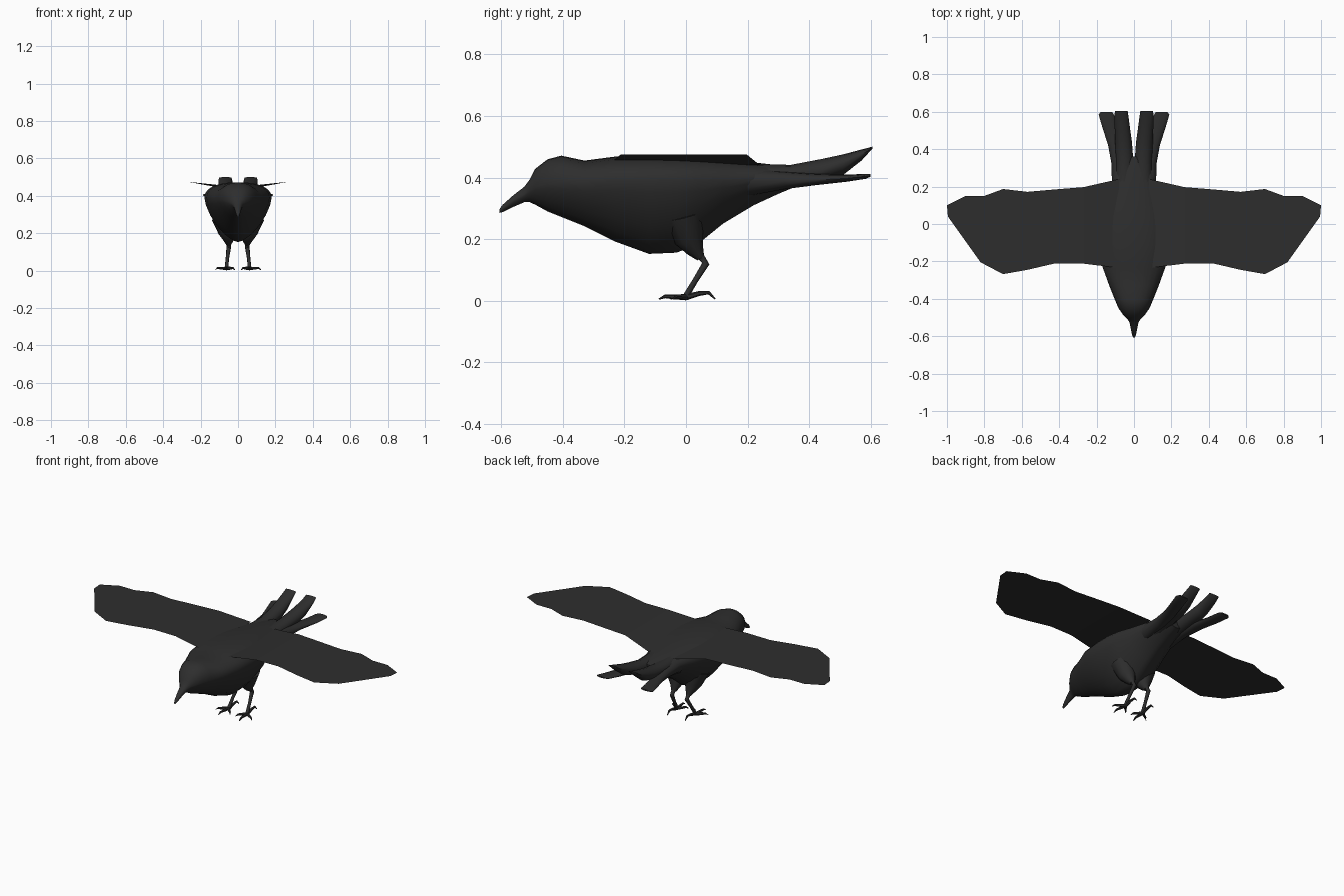
import bpy, bmesh, math
from mathutils import Vector

black = bpy.data.materials.new("feather black")
black.diffuse_color = (0.027, 0.027, 0.027, 1)


def make(name, bm, smooth=True):
    me = bpy.data.meshes.new(name)
    bm.to_mesh(me)
    bm.free()
    me.materials.append(black)
    ob = bpy.data.objects.new(name, me)
    bpy.context.collection.objects.link(ob)
    if smooth:
        bpy.context.view_layer.objects.active = ob
        ob.select_set(True)
        bpy.ops.object.shade_smooth_by_angle(angle=math.radians(50))
        ob.select_set(False)
    return ob


def loft(name, rings):
    """Skin a list of closed rings and cap both ends."""
    bm = bmesh.new()
    vs = [[bm.verts.new(p) for p in r] for r in rings]
    n = len(rings[0])
    for a, b in zip(vs, vs[1:]):
        for i in range(n):
            j = (i + 1) % n
            bm.faces.new((a[i], a[j], b[j], b[i]))
    bm.faces.new(vs[0][::-1])
    bm.faces.new(vs[-1])
    bmesh.ops.recalc_face_normals(bm, faces=bm.faces)
    return make(name, bm)


def section(y, top, bot, hw, mid, n=24, x0=0.0, up=2.3, low=1.5):
    """Egg section: full above its widest height, tapered below."""
    ring = []
    for i in range(n):
        a = 2 * math.pi * i / n
        c, s = math.cos(a), math.sin(a)
        e = up if s >= 0 else low
        h = (top - mid) if s >= 0 else (mid - bot)
        x = math.copysign(abs(c) ** (2 / e), c) * hw
        z = math.copysign(abs(s) ** (2 / e), s) * h
        ring.append((x0 + x, y, mid + z))
    return ring


def tube(name, pts, n=8):
    """Round limb through (x, y, z, radius) points."""
    rings = []
    for i, p in enumerate(pts):
        a, b = pts[max(i - 1, 0)], pts[min(i + 1, len(pts) - 1)]
        d = (Vector(b[:3]) - Vector(a[:3])).normalized()
        ref = Vector((1, 0, 0)) if abs(d.x) < 0.8 else Vector((0, 0, 1))
        u = d.cross(ref).normalized()
        v = d.cross(u)
        rings.append([Vector(p[:3]) + p[3] * (u * math.cos(t) + v * math.sin(t))
                      for t in (2 * math.pi * k / n for k in range(n))])
    return loft(name, rings)


# Body, head and beak: y, top, bottom, half width, height of widest point
loft("body", [section(*r) for r in [
    (-0.606, 0.297, 0.285, 0.005, 0.291),
    (-0.595, 0.312, 0.288, 0.010, 0.300),
    (-0.56, 0.343, 0.305, 0.017, 0.325),
    (-0.525, 0.370, 0.320, 0.024, 0.345),
    (-0.508, 0.393, 0.320, 0.036, 0.36),
    (-0.49, 0.428, 0.312, 0.055, 0.37),
    (-0.45, 0.459, 0.290, 0.083, 0.38),
    (-0.405, 0.471, 0.272, 0.102, 0.38),
    (-0.33, 0.455, 0.242, 0.132, 0.38),
    (-0.23, 0.468, 0.192, 0.168, 0.39),
    (-0.12, 0.472, 0.152, 0.180, 0.39),
    (-0.03, 0.470, 0.156, 0.180, 0.39),
    (0.04, 0.466, 0.185, 0.170, 0.39),
    (0.12, 0.460, 0.250, 0.145, 0.39),
    (0.22, 0.449, 0.310, 0.117, 0.395),
    (0.30, 0.440, 0.347, 0.100, 0.40),
    (0.36, 0.430, 0.372, 0.055, 0.40),
]])

# Flat wings, dipping to the body at the root
outer = [(0.42, -0.21), (0.57, -0.245), (0.70, -0.268), (0.82, -0.205),
         (0.995, 0.04), (1.0, 0.10), (0.90, 0.15), (0.80, 0.15),
         (0.70, 0.187), (0.57, 0.172), (0.42, 0.185)]
for side, s in (("right", 1), ("left", -1)):
    bm = bmesh.new()
    root = [bm.verts.new((s * x, y, z)) for x, y, z in
            ((0.08, -0.235, 0.455), (0.08, 0.24, 0.440))]
    bend = [bm.verts.new((s * 0.27, y, 0.475)) for y in (-0.212, 0.197)]
    tip = [bm.verts.new((s * x, y, 0.475)) for x, y in outer]
    bm.faces.new((root[0], bend[0], bend[1], root[1]))
    bm.faces.new([bend[0]] + tip + [bend[1]])
    bm.normal_update()
    for f in bm.faces:
        if f.normal.z < 0:
            f.normal_flip()
    make(side + "_wing", bm, smooth=False)

    # Tail: raised inner feather and lower spread outer feather
    inner = [(0.20, 0.445, 0.33, 0.050, 0.40, 0.050),
             (0.34, 0.441, 0.37, 0.046, 0.41, 0.050),
             (0.44, 0.460, 0.390, 0.045, 0.42, 0.056),
             (0.51, 0.475, 0.408, 0.041, 0.445, 0.062),
             (0.57, 0.491, 0.455, 0.038, 0.474, 0.067),
             (0.605, 0.500, 0.493, 0.034, 0.496, 0.068)]
    outerf = [(0.20, 0.430, 0.34, 0.040, 0.39, 0.078),
              (0.32, 0.420, 0.362, 0.038, 0.39, 0.082),
              (0.42, 0.412, 0.375, 0.038, 0.392, 0.100),
              (0.52, 0.409, 0.386, 0.040, 0.397, 0.130),
              (0.585, 0.412, 0.396, 0.041, 0.404, 0.148),
              (0.60, 0.411, 0.403, 0.030, 0.407, 0.148)]
    for label, rows in (("inner", inner), ("outer", outerf)):
        loft(side + "_" + label + "_tail_feather",
             [section(y, t, b, w, m, 12, s * x, 2, 2) for y, t, b, w, m, x in rows])

    # Thigh, shank and toes
    tube(side + "_thigh", [(s * 0.07, -0.01, 0.28, 0.07), (s * 0.055, 0.01, 0.20, 0.048),
                           (s * 0.05, 0.03, 0.165, 0.029), (s * 0.05, 0.048, 0.138, 0.013)], 12)
    tube(side + "_shank", [(s * 0.05, 0.045, 0.148, 0.012), (s * 0.05, 0.064, 0.12, 0.012),
                           (s * 0.057, 0.03, 0.065, 0.009), (s * 0.062, -0.002, 0.012, 0.010)])
    for label, x, y, h in (("middle", 0.07, -0.088, 0.014), ("inner", 0.018, -0.05, 0.014),
                           ("outer", 0.122, -0.042, 0.014), ("back", 0.06, 0.095, 0.026)):
        bx, by = 0.062, 0.0
        tube(side + "_" + label + "_toe", [
            (s * bx, by, 0.011, 0.010),
            (s * (bx + (x - bx) * 0.45), y * 0.45, h * 0.9, 0.008),
            (s * (bx + (x - bx) * 0.78), y * 0.78, h, 0.006),
            (s * x, y, 0.005, 0.002)], 6)
